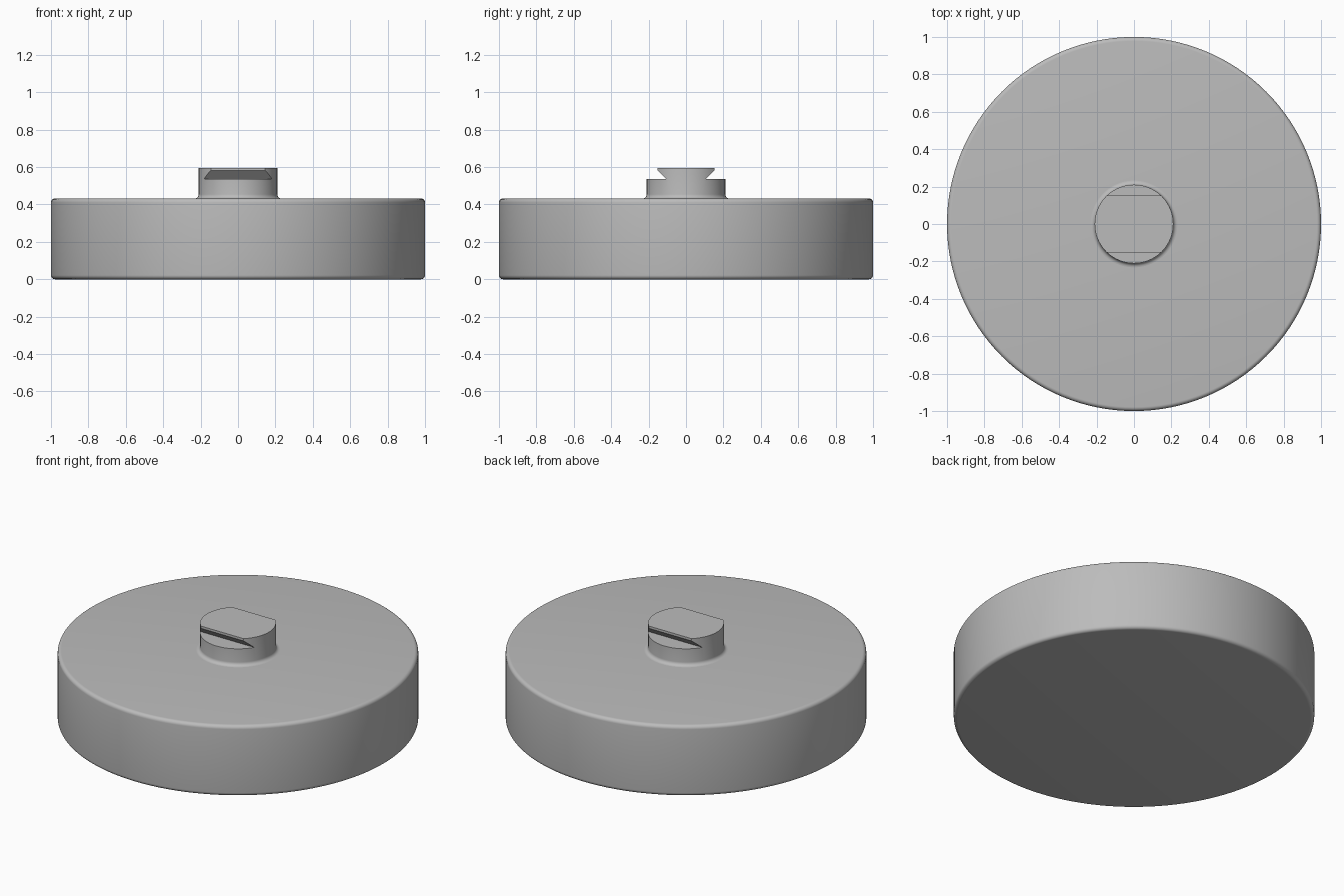
import bpy, bmesh
from math import cos, sin, pi, radians

if "Cube" in bpy.data.objects:
    bpy.data.objects.remove(bpy.data.objects["Cube"])

GREY = (0.5, 0.5, 0.5, 1)
metal = bpy.data.materials.new("plain grey")
metal.use_nodes = True
metal.diffuse_color = GREY
metal.node_tree.nodes["Principled BSDF"].inputs["Base Color"].default_value = GREY


def arc(cx, cz, r, start, end, steps=6):
    """Profile points along an arc, angles in degrees."""
    angles = [radians(start + (end - start) * i / steps) for i in range(steps + 1)]
    return [(cx + r * cos(a), cz + r * sin(a)) for a in angles]


def make_object(name, bm):
    bmesh.ops.recalc_face_normals(bm, faces=bm.faces)
    mesh = bpy.data.meshes.new(name)
    bm.to_mesh(mesh)
    bm.free()
    mesh.materials.append(metal)
    obj = bpy.data.objects.new(name, mesh)
    bpy.context.collection.objects.link(obj)
    return obj


def lathe(name, profile, sides):
    """Closed solid turned around z, with flat end caps."""
    bm = bmesh.new()
    rings = [[bm.verts.new((r * cos(2 * pi * i / sides), r * sin(2 * pi * i / sides), z))
              for i in range(sides)] for r, z in profile]
    for low, high in zip(rings, rings[1:]):
        for i in range(sides):
            j = (i + 1) % sides
            bm.faces.new((low[i], low[j], high[j], high[i]))
    bm.faces.new(rings[0][::-1])
    bm.faces.new(rings[-1])
    return make_object(name, bm)


def prism(name, outline, half_length):
    """Extrude a (y, z) outline along x."""
    bm = bmesh.new()
    face = bm.faces.new([bm.verts.new((-half_length, y, z)) for y, z in outline])
    moved = bmesh.ops.extrude_face_region(bm, geom=[face])["geom"]
    bmesh.ops.translate(bm, vec=(2 * half_length, 0, 0),
                        verts=[v for v in moved if isinstance(v, bmesh.types.BMVert)])
    return make_object(name, bm)


def activate(obj):
    bpy.ops.object.select_all(action='DESELECT')
    obj.select_set(True)
    bpy.context.view_layer.objects.active = obj


# Main sizes
BASE_TOP, LEDGE, TOP = 0.432, 0.535, 0.596
STUD_R, EDGE = 0.21, 0.022

# Round base with softened rims
base = lathe("round_base",
             arc(1 - EDGE, EDGE, EDGE, -90, 0) + arc(1 - EDGE, BASE_TOP - EDGE, EDGE, 0, 90), 128)

# Stud with a fillet where it meets the base
stud = lathe("dovetail_stud",
             [(STUD_R + EDGE, BASE_TOP - 0.01)]
             + arc(STUD_R + EDGE, BASE_TOP + EDGE, EDGE, 270, 180) + [(STUD_R, TOP)], 96)

# Dovetail undercuts on the front and back of the stud
for side in (-1, 1):
    cutter = prism("undercut_cutter",
                   [(side * y, z) for y, z in ((0.105, LEDGE), (0.4, LEDGE), (0.4, 0.7),
                                               (0.152, 0.7), (0.152, TOP - 0.014))], 0.4)
    cutter.hide_render = True
    cut = stud.modifiers.new("undercut", 'BOOLEAN')
    cut.operation, cut.solver, cut.object = 'DIFFERENCE', 'EXACT', cutter
    activate(stud)
    bpy.ops.object.modifier_apply(modifier=cut.name)
    bpy.data.objects.remove(cutter)

# Smooth walls, crisp dovetail edges
for obj in (base, stud):
    activate(obj)
    bpy.ops.object.shade_smooth_by_angle(angle=radians(30))
